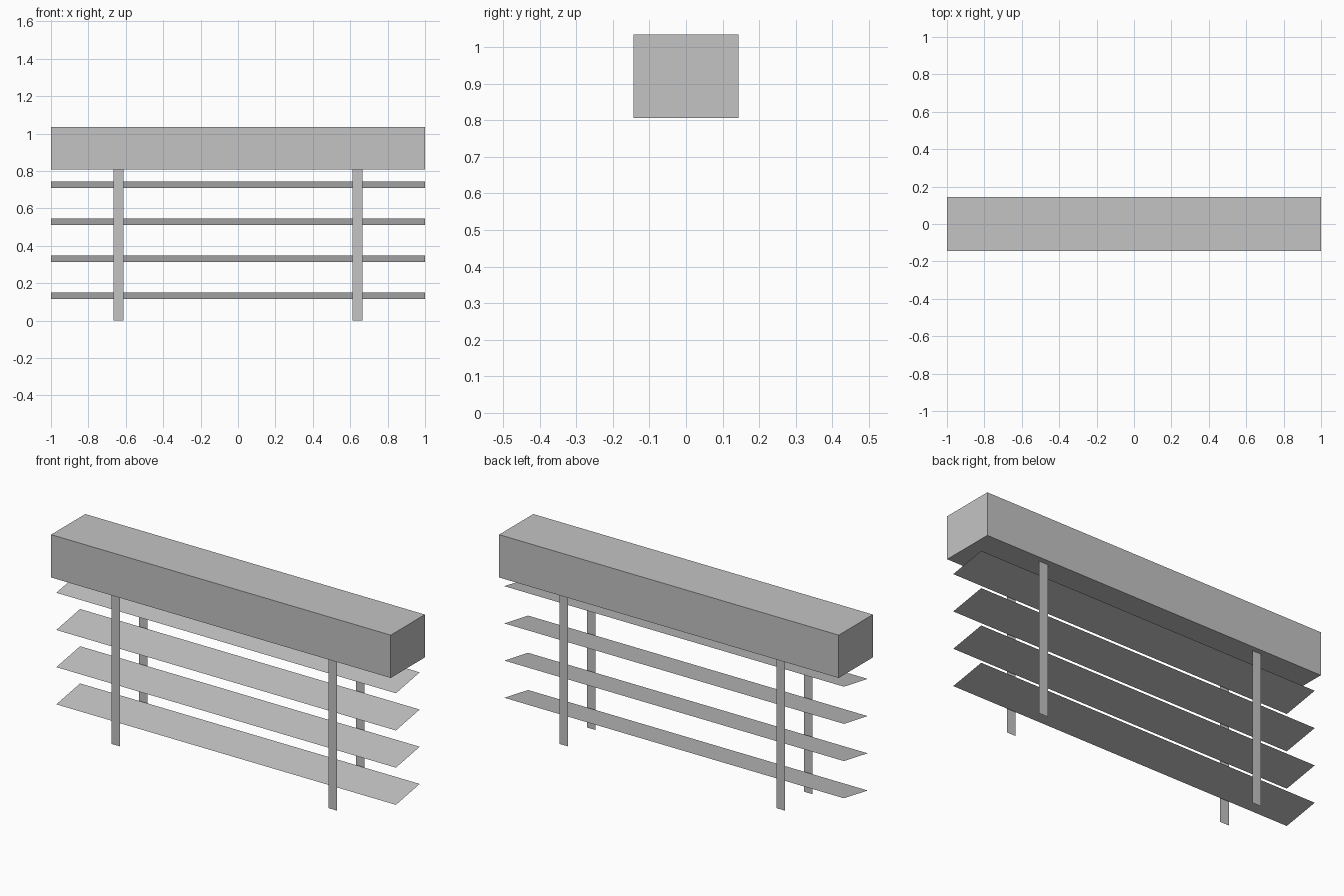
import bpy
from mathutils import Vector

default = bpy.data.objects.get("Cube")
if default:
    bpy.data.objects.remove(default, do_unlink=True)

# One plain grey for every part
GREY = (0.55, 0.55, 0.55, 1.0)
grey = bpy.data.materials.new("light_grey")
grey.use_nodes = True
grey.diffuse_color = GREY
grey.node_tree.nodes["Principled BSDF"].inputs["Base Color"].default_value = GREY


def add_sheet(name, origin, u, v):
    """Thin rectangle from a corner and two edges; it faces along u x v."""
    o, u, v = Vector(origin), Vector(u), Vector(v)
    mesh = bpy.data.meshes.new(name)
    mesh.from_pydata([o, o + u, o + u + v, o + v], [], [(0, 1, 2, 3)])
    mesh.materials.append(grey)
    obj = bpy.data.objects.new(name, mesh)
    bpy.context.collection.objects.link(obj)
    return obj


# Head box across the top
BOX_BOTTOM, BOX_TOP, BOX_DEPTH = 0.807, 1.035, 0.287
bpy.ops.mesh.primitive_cube_add(size=1, location=(0, 0, (BOX_BOTTOM + BOX_TOP) / 2))
head_box = bpy.context.object
head_box.name = "head_box"
head_box.scale = (2, BOX_DEPTH, BOX_TOP - BOX_BOTTOM)
bpy.ops.object.transform_apply(location=False, rotation=False, scale=True)
head_box.data.materials.append(grey)

# Tilted slats, front edge low and back edge high
SLAT_DEPTH, SLAT_RISE, SLAT_GAP = 0.2, 0.035, 0.198
for i in range(4):
    add_sheet(f"slat_{i + 1}", (-1, -SLAT_DEPTH / 2, 0.115 + i * SLAT_GAP),
              (2, 0, 0), (0, SLAT_DEPTH, SLAT_RISE))

# Hanging tapes: left and right, at the front and back of the slats
TAPE_X, TAPE_WIDTH, TAPE_Y = 0.639, 0.052, 0.115
for side, sx in (("left", 1), ("right", -1)):
    for end, sy in (("front", -1), ("back", 1)):
        add_sheet(f"{side}_{end}_tape",
                  (sx * TAPE_X + sy * TAPE_WIDTH / 2, sy * TAPE_Y, 0),
                  (-sy * TAPE_WIDTH, 0, 0), (0, 0, BOX_BOTTOM))
